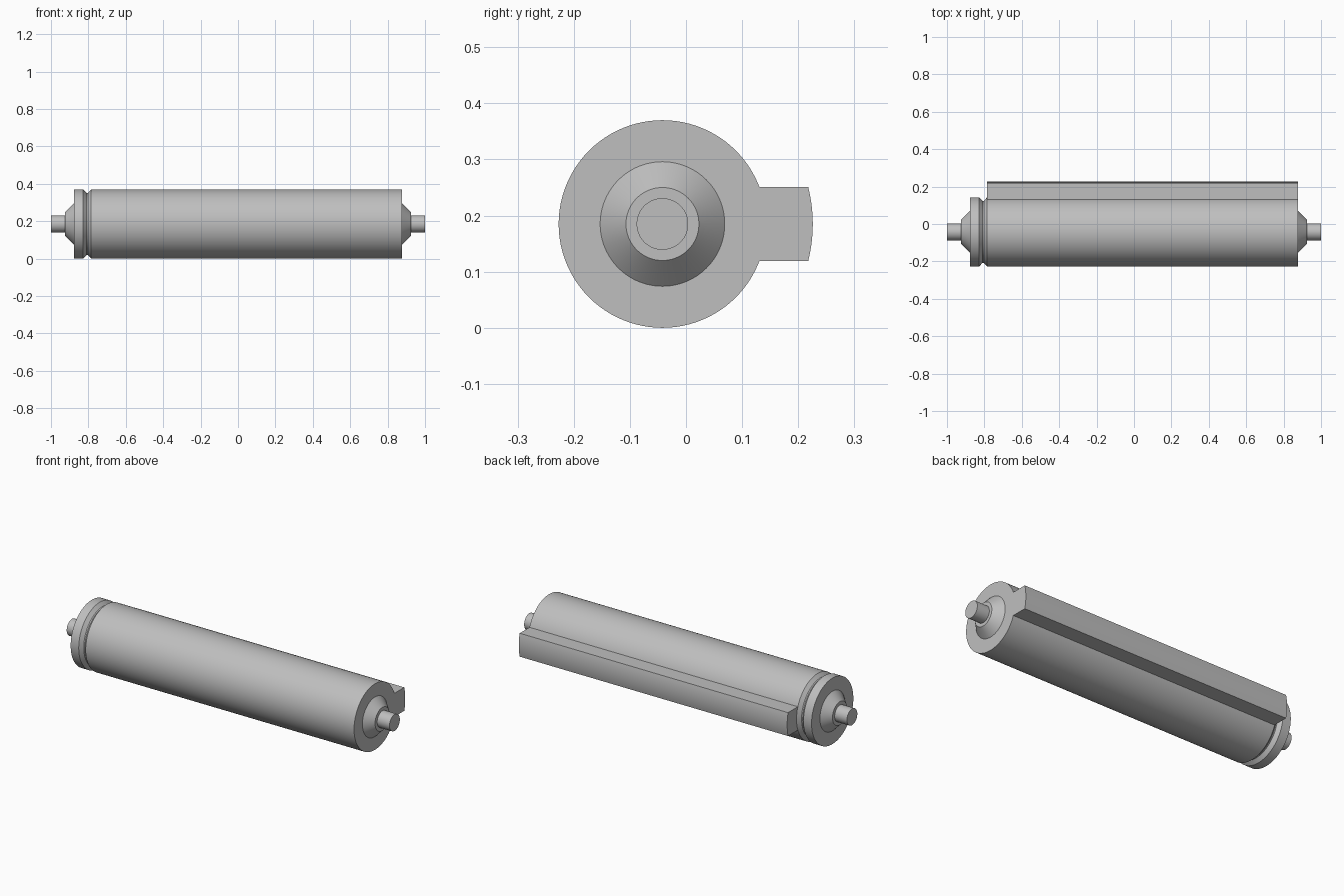
import bpy, bmesh, math

cube = bpy.data.objects.get("Cube")
if cube:
    bpy.data.objects.remove(cube, do_unlink=True)

AXIS_Y, AXIS_Z = -0.042, 0.185
RADIUS, RIB_RADIUS, RIB_HALF = 0.185, 0.268, 0.0655
SEGMENTS = 96

grey = bpy.data.materials.new("plain grey")
grey.use_nodes = True
colour = (0.52, 0.52, 0.52, 1)
grey.diffuse_color = colour
grey.node_tree.nodes["Principled BSDF"].inputs["Base Color"].default_value = colour


def finish(name, bm):
    """Turn a bmesh into a shaded object placed on the roller axis."""
    bmesh.ops.recalc_face_normals(bm, faces=bm.faces)
    mesh = bpy.data.meshes.new(name)
    bm.to_mesh(mesh)
    bm.free()
    mesh.materials.append(grey)
    obj = bpy.data.objects.new(name, mesh)
    obj.location = (0, AXIS_Y, AXIS_Z)
    bpy.context.collection.objects.link(obj)
    bpy.ops.object.select_all(action='DESELECT')
    obj.select_set(True)
    bpy.context.view_layer.objects.active = obj
    bpy.ops.object.shade_smooth_by_angle(angle=math.radians(25))
    return obj


def lathe(name, profile):
    """Revolve (x, radius) points about the x axis and cap both ends."""
    bm = bmesh.new()
    rings = []
    for x, r in profile:
        angles = [math.tau * i / SEGMENTS for i in range(SEGMENTS)]
        rings.append([bm.verts.new((x, r * math.cos(a), r * math.sin(a))) for a in angles])
    for a, b in zip(rings, rings[1:]):
        for i in range(SEGMENTS):
            j = (i + 1) % SEGMENTS
            bm.faces.new((a[i], a[j], b[j], b[i]))
    bm.faces.new(rings[0])
    bm.faces.new(rings[-1])
    return finish(name, bm)


# Whole turned roller: pin, cone, flange, groove, barrel, cone, pin
end = [(1.0, 0.046), (0.924, 0.046), (0.924, 0.065), (0.878, 0.111), (0.878, RADIUS)]
groove = [(-0.828, RADIUS), (-0.81, 0.166), (-0.803, 0.166), (-0.785, RADIUS)]
lathe("roller_body", [(-x, r) for x, r in end] + groove + end[::-1])

# Lengthwise rib: parallel sides, outer face concentric with the barrel
def arc(radius, steps=10):
    half = math.asin(RIB_HALF / radius)
    angles = [half * (2 * i / steps - 1) for i in range(steps + 1)]
    return [(radius * math.cos(a), radius * math.sin(a)) for a in angles]


bm = bmesh.new()
outline = arc(RIB_RADIUS) + arc(RADIUS - 0.002)[::-1]
face = bm.faces.new([bm.verts.new((-0.785, y, z)) for y, z in outline])
extruded = bmesh.ops.extrude_face_region(bm, geom=[face])["geom"]
bmesh.ops.translate(bm, vec=(0.878 + 0.785, 0, 0),
                    verts=[v for v in extruded if isinstance(v, bmesh.types.BMVert)])
finish("back_rib", bm)
